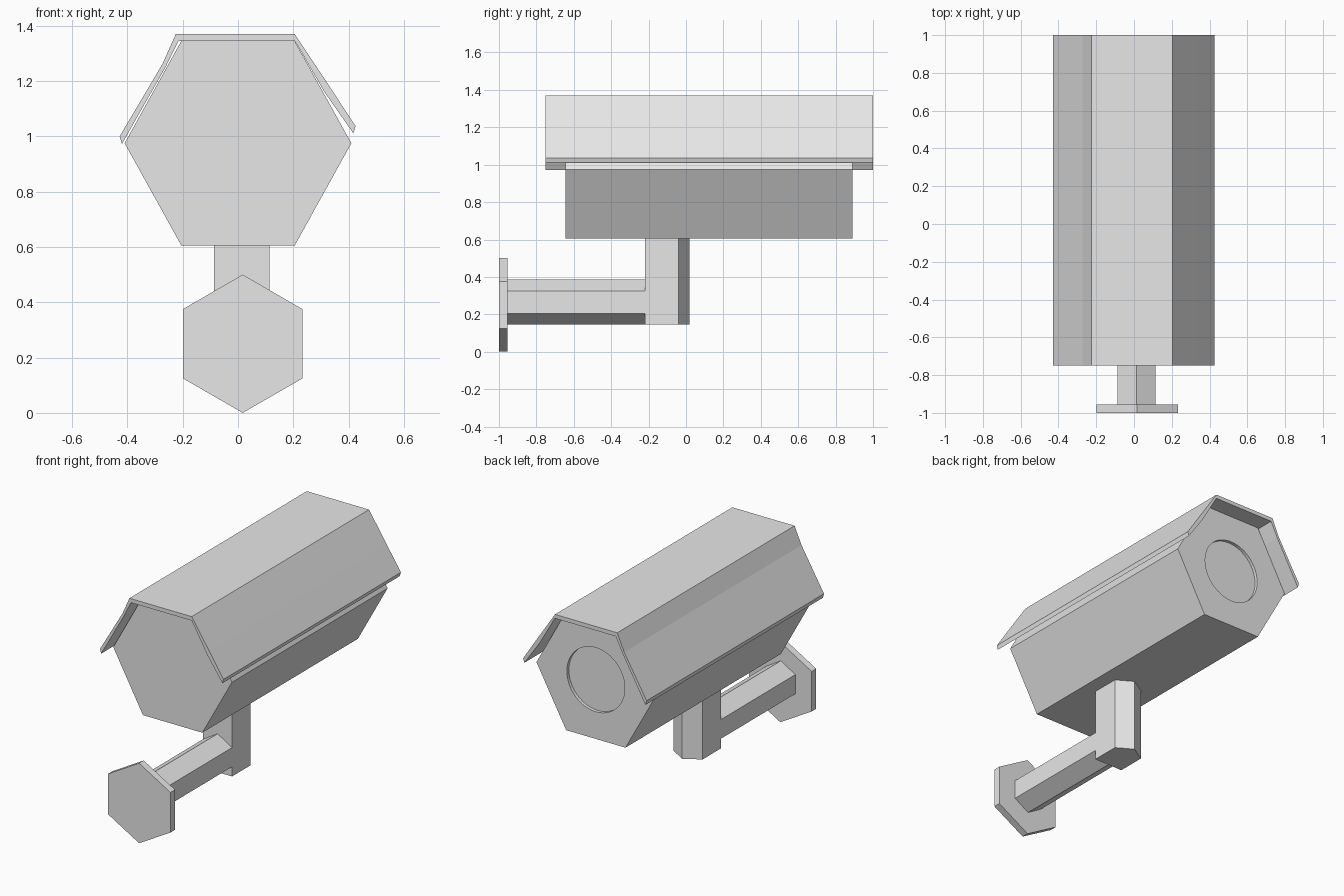
import bpy
import bmesh
from math import cos, sin, tau
from mathutils import Vector

cube = bpy.data.objects.get("Cube")
if cube:
    bpy.data.objects.remove(cube, do_unlink=True)

grey = bpy.data.materials.new("light grey")
grey.use_nodes = True
colour = (0.8, 0.8, 0.8, 1.0)
grey.diffuse_color = colour
grey.node_tree.nodes["Principled BSDF"].inputs["Base Color"].default_value = colour


def prism(name, profile, axis, start, end):
    """Extrude a 2D profile along y (profile is x, z) or z (profile is x, y)."""
    bm = bmesh.new()
    if axis == "Y":
        points = [(a, start, b) for a, b in profile]
        shift = Vector((0, end - start, 0))
    else:
        points = [(a, b, start) for a, b in profile]
        shift = Vector((0, 0, end - start))
    face = bm.faces.new([bm.verts.new(p) for p in points])
    result = bmesh.ops.extrude_face_region(bm, geom=[face])
    moved = [v for v in result["geom"] if isinstance(v, bmesh.types.BMVert)]
    bmesh.ops.translate(bm, verts=moved, vec=shift)
    bmesh.ops.recalc_face_normals(bm, faces=bm.faces)
    mesh = bpy.data.meshes.new(name)
    bm.to_mesh(mesh)
    bm.free()
    mesh.materials.append(grey)
    obj = bpy.data.objects.new(name, mesh)
    bpy.context.collection.objects.link(obj)
    return obj


def ring(sides, cx, cy, rx, ry, turn=0.0):
    return [(cx + rx * cos(tau * (i + turn) / sides),
             cy + ry * sin(tau * (i + turn) / sides)) for i in range(sides)]


# Hexagonal camera housing with a shallow round lens recess in the back end
housing = prism("housing", ring(6, 0, 0.975, 0.41, 0.427), "Y", -0.645, 0.89)
cutter = prism("lens_cutter", ring(48, 0, 0.975, 0.2, 0.2), "Y", 0.87, 0.95)
cutter.hide_render = True
cutter.hide_viewport = True
recess = housing.modifiers.new("lens recess", "BOOLEAN")
recess.operation = "DIFFERENCE"
recess.solver = "EXACT"
recess.object = cutter

# Folded sheet sun hood, slightly uneven on its two sides
outer = [(-0.428, 1.0), (-0.273, 1.262), (-0.225, 1.37),
         (0.205, 1.37), (0.33, 1.182), (0.425, 1.037)]
inner = [(0.417, 1.011), (0.312, 1.161), (0.206, 1.345),
         (-0.215, 1.345), (-0.262, 1.25), (-0.42, 0.972)]
prism("sun_hood", outer + inner, "Y", -0.75, 1.0)

# Upright post, with its back face folded to a ridge
post = [(-0.087, -0.22), (0.113, -0.22), (0.113, -0.04), (0.013, 0.02), (-0.087, -0.04)]
prism("post", post, "Z", 0.145, 0.61)

# Hexagonal arm and wall plate
prism("arm", ring(6, 0.013, 0.265, 0.115, 0.12, 0.5), "Y", -0.96, -0.21)
prism("wall_plate", ring(6, 0.017, 0.25, 0.25, 0.25, 0.5), "Y", -1.0, -0.955)
